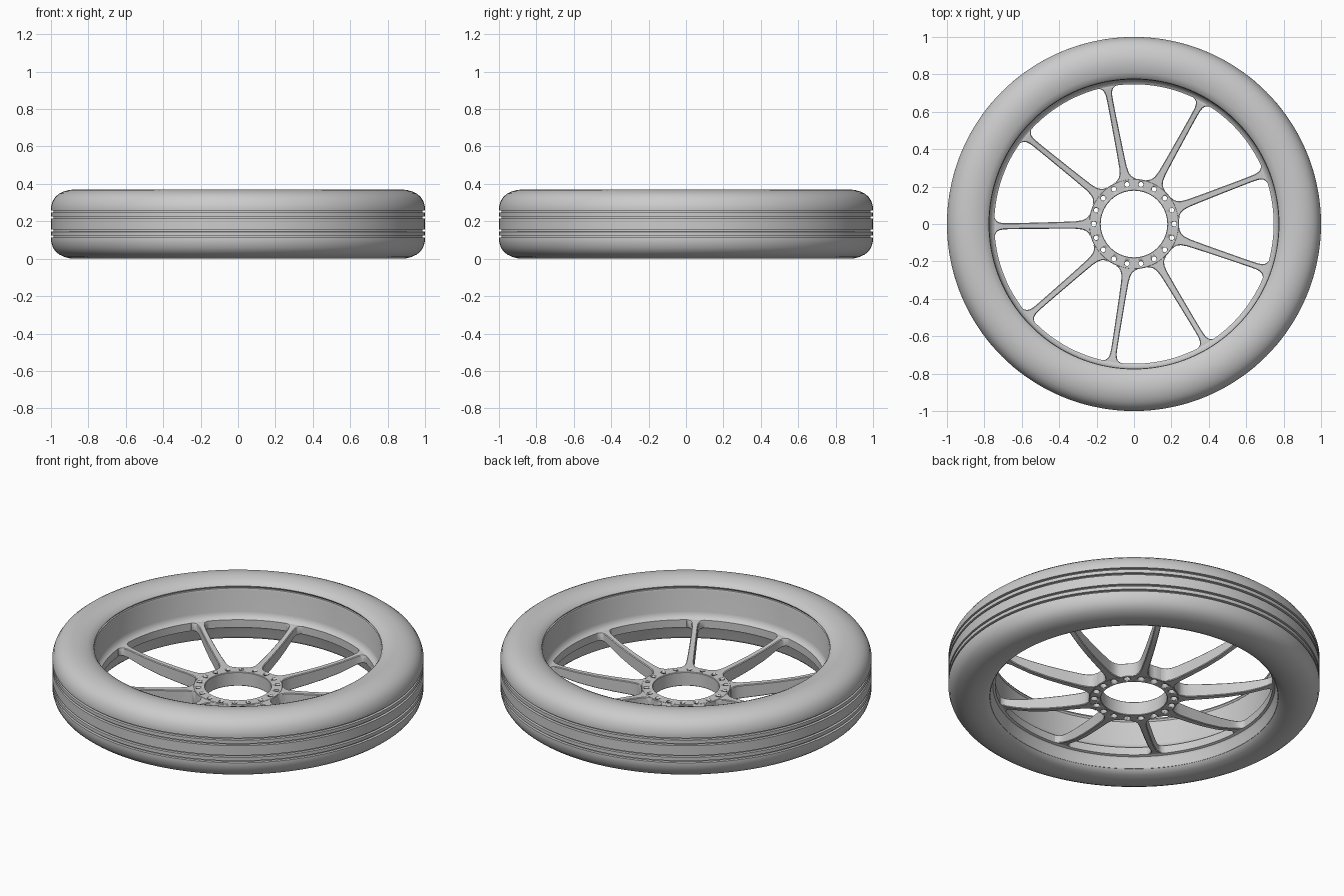
import bpy, bmesh, math
from mathutils import Matrix, Vector

if "Cube" in bpy.data.objects:
    bpy.data.objects.remove(bpy.data.objects["Cube"])

MID = 0.185          # half height of the wheel
SPOKES = 9


def finish(name, bm, angle=35):
    bmesh.ops.remove_doubles(bm, verts=bm.verts, dist=1e-5)
    bmesh.ops.recalc_face_normals(bm, faces=bm.faces)
    me = bpy.data.meshes.new(name)
    bm.to_mesh(me)
    bm.free()
    ob = bpy.data.objects.new(name, me)
    bpy.context.collection.objects.link(ob)
    bpy.ops.object.select_all(action='DESELECT')
    ob.select_set(True)
    bpy.context.view_layer.objects.active = ob
    bpy.ops.object.shade_smooth_by_angle(angle=math.radians(angle))
    return ob


def bridge(bm, loops, closed):
    """Skin a list of equal vertex loops; cap the ends when not closed."""
    n = len(loops[0])
    for i in range(len(loops) if closed else len(loops) - 1):
        a, b = loops[i], loops[(i + 1) % len(loops)]
        for j in range(n):
            k = (j + 1) % n
            bm.faces.new((a[j], a[k], b[k], b[j]))
    if not closed:
        bm.faces.new(loops[0])
        bm.faces.new(loops[-1])


def revolve(bm, profile, segs):
    """Revolve a closed (radius, z) profile about the z axis."""
    loops = []
    for i in range(segs):
        a = math.tau * i / segs
        loops.append([bm.verts.new((r * math.cos(a), r * math.sin(a), z)) for r, z in profile])
    bridge(bm, loops, True)


# Tyre: rounded shoulders, mirrored about mid height, four tread grooves
shoulder = [(0.775, 0.035), (0.785, 0.022), (0.81, 0.011), (0.84, 0.003), (0.87, 0.0),
            (0.90, 0.002), (0.93, 0.010), (0.955, 0.022), (0.975, 0.038),
            (0.99, 0.060), (0.998, 0.085), (1.0, 0.10)]
tread = []
for z in (0.118, 0.150, 0.220, 0.252):
    tread += [(1.0, z - 0.006), (0.986, z - 0.005), (0.986, z + 0.005), (1.0, z + 0.006)]
upper = [(r, 2 * MID - z) for r, z in reversed(shoulder)]
bm = bmesh.new()
revolve(bm, shoulder + tread + upper + [(0.80, 0.30), (0.80, 0.07)], 144)
finish("tyre", bm)

# Rim barrel with the raised ring that carries the spokes
bm = bmesh.new()
revolve(bm, [(0.79, 0.325), (0.776, 0.322), (0.773, 0.31), (0.773, 0.185), (0.768, 0.168),
             (0.758, 0.154), (0.747, 0.148), (0.747, 0.102), (0.760, 0.097), (0.767, 0.085),
             (0.772, 0.04), (0.776, 0.032), (0.79, 0.03)], 144)
finish("rim", bm)

# Hub ring with eighteen stepped bolt holes
bm = bmesh.new()
revolve(bm, [(0.178, 0.023), (0.181, 0.02), (0.238, 0.02), (0.241, 0.023),
             (0.241, 0.099), (0.238, 0.102), (0.181, 0.102), (0.178, 0.099)], 90)
hub = finish("hub", bm)

bm = bmesh.new()
for i in range(18):
    a = math.tau * i / 18
    cx, cy = 0.215 * math.cos(a), 0.215 * math.sin(a)
    loops = []
    for r, z in ((0.019, 0.0), (0.019, 0.06), (0.013, 0.0605), (0.013, 0.13)):
        loops.append([bm.verts.new((cx + r * math.cos(math.tau * k / 12),
                                    cy + r * math.sin(math.tau * k / 12), z))
                      for k in range(12)])
    bridge(bm, loops, False)
cutter = finish("bolt_hole_cutter", bm)
cutter.hide_render = True


def cut_holes(ob):
    mod = ob.modifiers.new("holes", 'BOOLEAN')
    mod.operation = 'DIFFERENCE'
    mod.solver = 'EXACT'
    mod.object = cutter
    bpy.context.view_layer.objects.active = ob
    bpy.ops.object.modifier_apply(modifier="holes")


cut_holes(hub)
bpy.data.objects.remove(cutter)

# Spokes: (radius, half width, bottom z, top z), flared where they meet hub and rim
stations = [(0.236, 0.060, 0.021, 0.101), (0.243, 0.046, 0.021, 0.101),
            (0.255, 0.034, 0.021, 0.101), (0.275, 0.025, 0.022, 0.101),
            (0.31, 0.020, 0.024, 0.102), (0.40, 0.018, 0.031, 0.106),
            (0.50, 0.017, 0.042, 0.113), (0.60, 0.016, 0.060, 0.124),
            (0.67, 0.016, 0.080, 0.136), (0.70, 0.017, 0.090, 0.142),
            (0.72, 0.021, 0.096, 0.145), (0.733, 0.028, 0.100, 0.147),
            (0.741, 0.038, 0.102, 0.148), (0.745, 0.048, 0.102, 0.148),
            (0.752, 0.052, 0.102, 0.148)]
bm = bmesh.new()
for i in range(SPOKES):
    rot = Matrix.Rotation(math.radians(21 + 40 * i), 3, 'Z')
    loops = []
    for r, w, zb, zt in stations:
        e = 0.004
        sec = [(-w, zb + e), (-w + e, zb), (w - e, zb), (w, zb + e),
               (w, zt - e), (w - e, zt), (-w + e, zt), (-w, zt - e)]
        loops.append([bm.verts.new(rot @ Vector((r, y, z))) for y, z in sec])
    bridge(bm, loops, False)
finish("spokes", bm)
